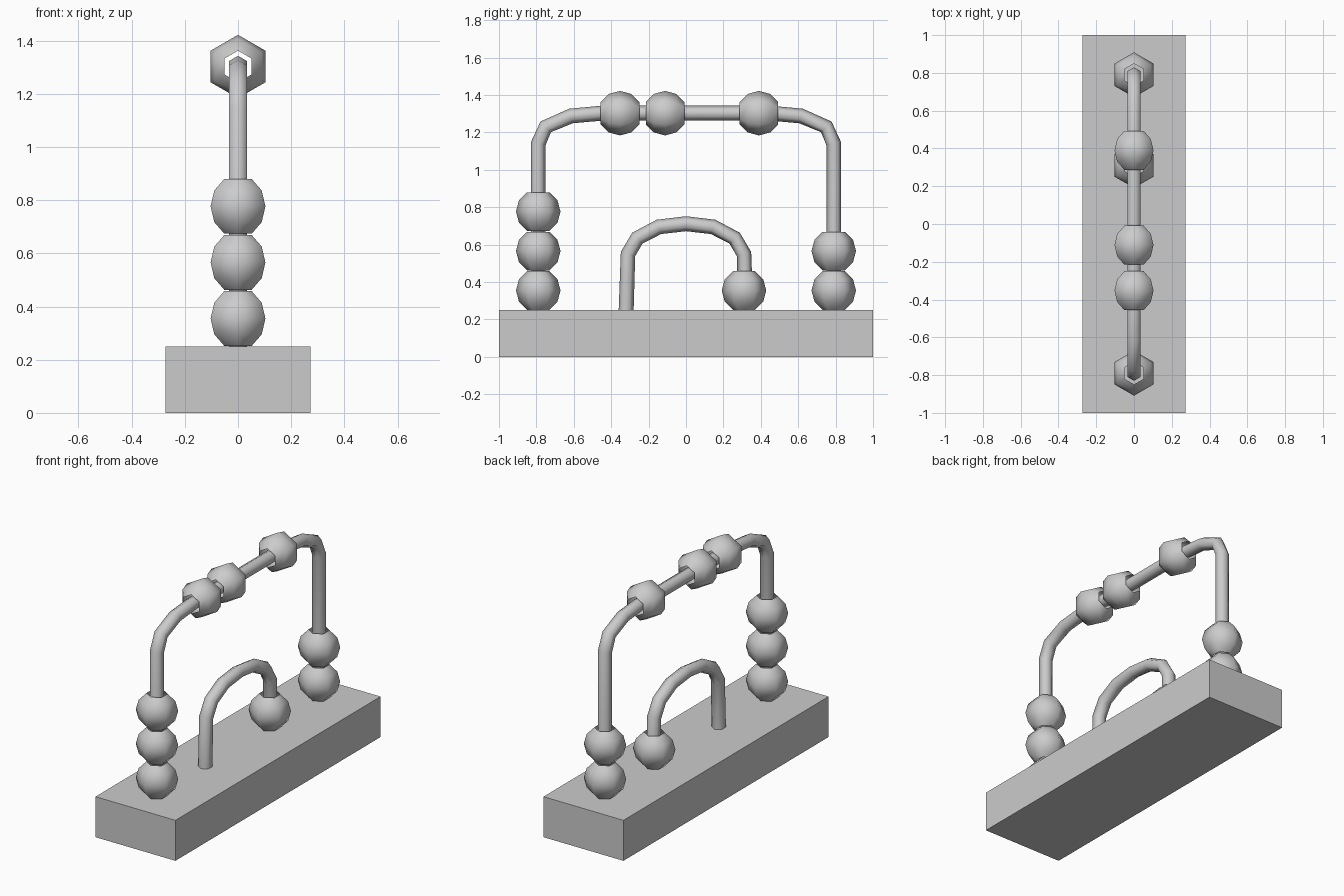
import bpy, bmesh, math
from mathutils import Vector, Matrix

cube = bpy.data.objects.get("Cube")
if cube:
    bpy.data.objects.remove(cube)

grey = bpy.data.materials.new("plain_grey")
grey.use_nodes = True
grey.diffuse_color = (0.6, 0.6, 0.6, 1)
grey.node_tree.nodes["Principled BSDF"].inputs["Base Color"].default_value = (0.6, 0.6, 0.6, 1)

SIDES = 6
BASE_TOP = 0.25
BEAD_R = 0.119
RAIL_Z = 1.303


def make_object(name, bm, smooth):
    bmesh.ops.recalc_face_normals(bm, faces=bm.faces)
    mesh = bpy.data.meshes.new(name)
    for face in bm.faces:
        face.smooth = smooth
    bm.to_mesh(mesh)
    bm.free()
    mesh.materials.append(grey)
    obj = bpy.data.objects.new(name, mesh)
    bpy.context.collection.objects.link(obj)
    return obj


def bridge(bm, rings):
    for a, b in zip(rings, rings[1:]):
        for i in range(SIDES):
            j = (i + 1) % SIDES
            bm.faces.new((a[i], a[j], b[j], b[i]))


def wire(name, half, radius):
    """Hexagonal wire in the YZ plane, from one half of its path."""
    path = [Vector((0, y, z)) for y, z in half]
    path += [Vector((0, -p.y, p.z)) for p in reversed(path) if p.y < 0]
    bm = bmesh.new()
    rings = []
    for k, p in enumerate(path):
        before, after = path[max(k - 1, 0)], path[min(k + 1, len(path) - 1)]
        tangent = (p - before).normalized() + (after - p).normalized()
        side = Vector((1, 0, 0))
        out = side.cross(tangent.normalized())
        ring = []
        for i in range(SIDES):
            a = math.tau * i / SIDES
            ring.append(bm.verts.new(p + radius * (math.cos(a) * out + math.sin(a) * side)))
        rings.append(ring)
    bridge(bm, rings)
    return make_object(name, bm, True)


def bead(name, y, z, along_rail=False):
    """Six-sided ball whose open ends leave a hole for the wire."""
    bm = bmesh.new()
    rings = []
    for lat in (-60, -30, 0, 30, 60):
        t = math.radians(lat)
        r, h = BEAD_R * math.cos(t), BEAD_R * math.sin(t)
        rings.append([bm.verts.new((r * math.sin(math.tau * i / SIDES),
                                    r * math.cos(math.tau * i / SIDES), h))
                      for i in range(SIDES)])
    bridge(bm, rings)
    if along_rail:
        bm.transform(Matrix.Rotation(math.pi / 2, 4, 'X'))
    obj = make_object(name, bm, True)
    obj.location = (0, y, z)


# Base block
bm = bmesh.new()
bmesh.ops.create_cube(bm, size=1)
bm.transform(Matrix.Translation((0, 0, BASE_TOP / 2)) @ Matrix.Diagonal((0.546, 2, BASE_TOP, 1)))
make_object("base", bm, False)

# Wires
wire("tall_wire", [(-0.79, BASE_TOP), (-0.79, 1.14), (-0.75, 1.23),
                   (-0.615, 1.288), (-0.45, RAIL_Z)], 0.04)
wire("small_arch_wire", [(-0.32, BASE_TOP), (-0.31, 0.55), (-0.26, 0.635),
                         (-0.145, 0.695), (0, 0.712)], 0.04)

# Beads stacked on the base
for label, y, count in (("front", -0.79, 3), ("arch", 0.31, 1), ("back", 0.79, 2)):
    for n in range(count):
        bead(f"{label}_bead_{n + 1}", y, 0.355 + 0.211 * n)

# Beads on the top rail
for n, y in enumerate((-0.353, -0.112, 0.39)):
    bead(f"rail_bead_{n + 1}", y, RAIL_Z, True)
